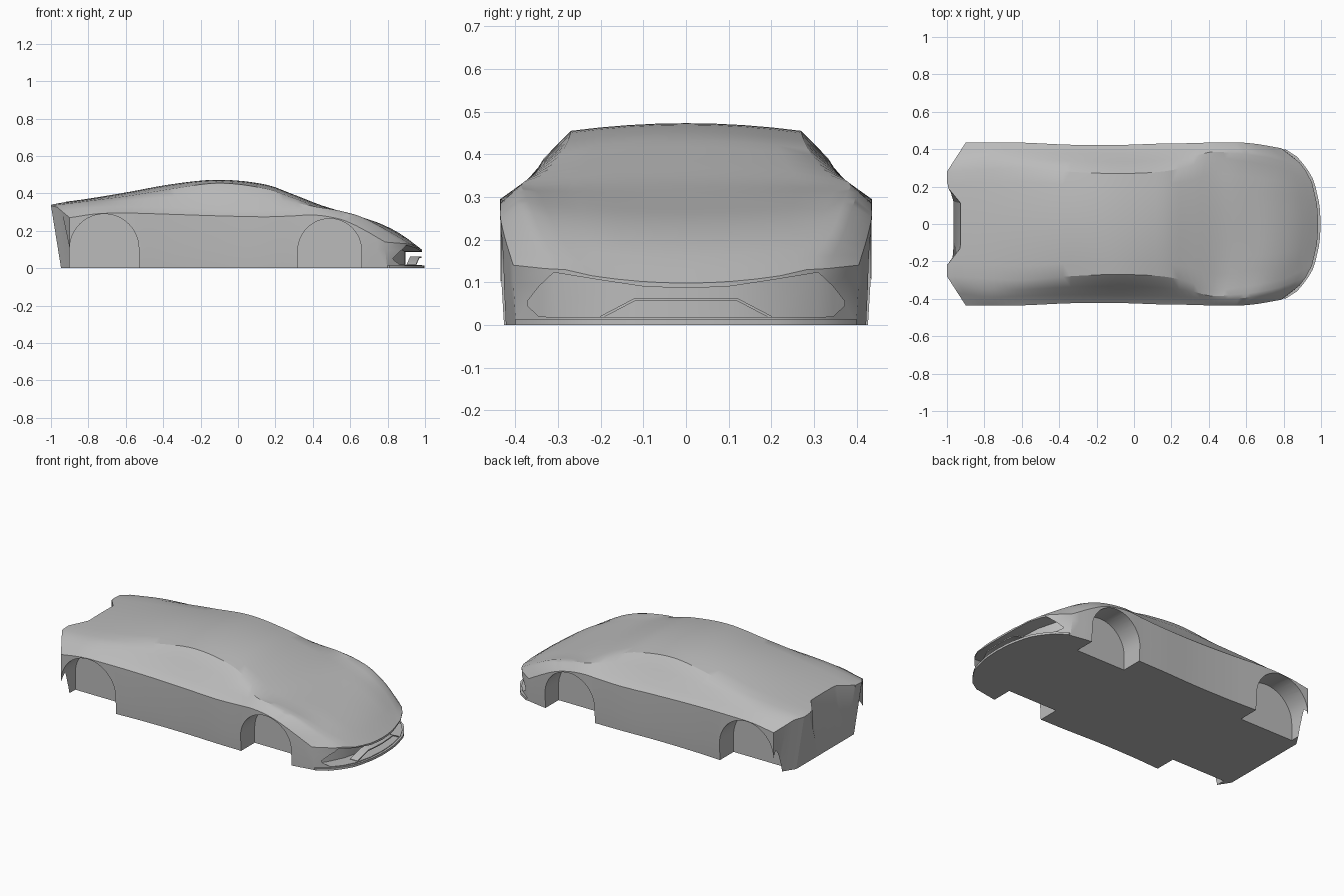
import bpy, bmesh, math

cube = bpy.data.objects.get("Cube")
if cube:
    bpy.data.objects.remove(cube, do_unlink=True)

paint = bpy.data.materials.new("grey_paint")
paint.use_nodes = True
GREY = (0.5, 0.5, 0.5, 1)
paint.diffuse_color = GREY
paint.node_tree.nodes["Principled BSDF"].inputs["Base Color"].default_value = GREY


def lerp_table(table, t):
    for (a, p), (b, q) in zip(table, table[1:]):
        if t <= b:
            return p + (q - p) * max(0, t - a) / (b - a)
    return table[-1][1]


def nose_x(y):
    """Plan outline of the rounded nose."""
    return lerp_table([(0, .985), (.1, .98), (.23, .95), (.3, .91),
                       (.37, .85), (.42, .76), (.44, .72)], abs(y))


def tail_x(y, z):
    """Chamfered rear corners and lower rear edge."""
    corner = lerp_table([(0, -1), (.28, -1), (.435, -.9)], abs(y))
    return corner + max(0, .09 - z) * .6


def warp(u, y, z):
    if u > .3:
        return .3 + (u - .3) * (nose_x(y) - .3) / .685
    if u < -.7:
        return -.7 + (u + .7) * (tail_x(y, z) + .7) / -.3
    return u


def make(name, verts, faces):
    mesh = bpy.data.meshes.new(name)
    mesh.from_pydata(verts, [], faces)
    bm = bmesh.new()
    bm.from_mesh(mesh)
    bmesh.ops.remove_doubles(bm, verts=bm.verts, dist=1e-5)
    bmesh.ops.recalc_face_normals(bm, faces=bm.faces)
    bm.to_mesh(mesh)
    bm.free()
    mesh.materials.append(paint)
    obj = bpy.data.objects.new(name, mesh)
    bpy.context.collection.objects.link(obj)
    return obj


def prism(name, bottom, top):
    n = len(bottom)
    sides = [(i, (i + 1) % n, n + (i + 1) % n, n + i) for i in range(n)]
    return make(name, bottom + top, sides + [tuple(range(n)), tuple(range(n, 2 * n))])


def activate(obj):
    bpy.ops.object.select_all(action='DESELECT')
    obj.select_set(True)
    bpy.context.view_layer.objects.active = obj


def cut(obj, cutter):
    mod = obj.modifiers.new("cut", 'BOOLEAN')
    mod.operation = 'DIFFERENCE'
    mod.solver = 'EXACT'
    mod.object = cutter
    activate(obj)
    bpy.ops.object.modifier_apply(modifier=mod.name)
    bpy.data.objects.remove(cutter, do_unlink=True)


# Body stations: x, side width, shoulder z, belt y, belt z, roof y, roof z, centre z
STATIONS = [
    (-1, .435, .27, .37, .305, .28, .335, .345),
    (-.8, .435, .29, .39, .325, .29, .36, .372),
    (-.6, .435, .295, .385, .328, .30, .385, .405),
    (-.35, .424, .288, .378, .325, .28, .425, .45),
    (-.1, .422, .28, .38, .315, .27, .455, .473),
    (.15, .43, .275, .385, .31, .28, .425, .447),
    (.3, .432, .28, .39, .315, .31, .375, .393),
    (.45, .435, .285, .40, .318, .355, .328, .335),
    (.6, .435, .275, .40, .305, .34, .302, .29),
    (.75, .435, .25, .39, .275, .32, .258, .243),
    (.87, .425, .205, .37, .215, .29, .198, .183),
    (.985, .405, .14, .33, .132, .22, .115, .098),
]


def station(x):
    """Smooth interpolation through the stations."""
    k = max(i for i, s in enumerate(STATIONS[:-1]) if s[0] <= x + 1e-9)
    p1, p2 = STATIONS[k], STATIONS[k + 1]
    p0, p3 = STATIONS[max(k - 1, 0)], STATIONS[min(k + 2, len(STATIONS) - 1)]
    h = p2[0] - p1[0]
    t = (x - p1[0]) / h
    out = []
    for j in range(1, len(p1)):
        m1 = (p2[j] - p0[j]) / (p2[0] - p0[0]) * h
        m2 = (p3[j] - p1[j]) / (p3[0] - p1[0]) * h
        d = p2[j] - p1[j]
        out.append(p1[j] + t * m1 + t * t * (3 * d - 2 * m1 - m2) + t ** 3 * (m1 + m2 - 2 * d))
    return out


def section(u):
    """Closed ring: over the top from right to left, then back along the floor."""
    w, sh, by, bz, ry, rz, top = station(u)
    crown = [(ry * f, top + (rz - top) * f * f) for f in (.25, .5, .75, 1)]
    upper = crown + [((ry + by) / 2 + .008, (rz + bz) / 2 + .006), (by, bz)]
    half = upper + [(w, sh), (w, .1), (w - .006, 0)]
    low = [(y, 0) for y, z in reversed(upper)]
    right = [(0, top)] + half + low + [(0, 0)]
    return [(warp(u, y, z), y, z) for y, z in right]


# Main body shell, lofted on both sides of the centre plane
us = [-1 + 1.985 * i / 48 for i in range(49)]
verts, faces = [], []
for side in (1, -1):
    for u in us:
        verts += [(x, y * side, z) for x, y, z in section(u)]
n = len(section(0))
for s in range(2):
    base = s * n * len(us)
    for i in range(len(us) - 1):
        a = base + i * n
        faces += [(a + j, a + j + 1, a + n + j + 1, a + n + j) for j in range(n - 1)]
    for a in (base, base + (len(us) - 1) * n):
        faces += [(a + j, a + j + 1, a + n - 2 - j, a + n - 1 - j) for j in range(6)]
        faces.append(tuple(a + j for j in range(6, 11)))
body = make("body_shell", verts, faces)

# Wheel arches
for cx, cz, r in ((.49, .095, .17), (-.715, .105, .185)):
    arc = [(cx + r * math.cos(math.pi * i / 24), cz + r * math.sin(math.pi * i / 24))
           for i in range(25)]
    outline = [(cx + r, -.1)] + arc + [(cx - r, -.1)]
    for side in (1, -1):
        cut(body, prism("arch_cutter", [(x, side * .295, z) for x, z in outline],
                        [(x, side * .6, z) for x, z in outline]))

# Front intake, a recess that follows the nose
columns = [(0, .018, .086), (.1, .018, .09), (.2, .018, .105), (.31, .018, .123),
           (.345, .02, .09), (.372, .045, .055)]
columns = [(-y, a, b) for y, a, b in reversed(columns[1:])] + columns
verts, faces = [], []
for y, low, high in columns:
    back = nose_x(y) - .09
    verts += [(back, y, low), (back, y, high), (1.1, y, high), (1.1, y, low)]
for i in range(0, len(verts) - 4, 4):
    faces += [(i + j, i + (j + 1) % 4, i + 4 + (j + 1) % 4, i + 4 + j) for j in range(4)]
faces += [(0, 1, 2, 3), tuple(range(len(verts) - 4, len(verts)))]
cut(body, make("intake_cutter", verts, faces))

# Scooped rear panel under the notched deck edge
scoop = [(-1.1, -.26), (-.985, -.24), (-.965, -.12), (-.965, .12), (-.985, .24), (-1.1, .26)]
deck = [(-1.1, -.24), (-1.0, -.21), (-.92, -.11), (-.92, .11), (-1.0, .21), (-1.1, .24)]
cut(body, prism("tail_cutter", [(x, y, .12) for x, y in scoop], [(x, y, .4) for x, y in deck]))

# Front splitter
ys = [-.4 + .8 * i / 20 for i in range(21)]
plan = [(nose_x(y) + .013, y) for y in ys] + [(.7, .38), (.7, -.38)]
splitter = prism("front_splitter", [(x, y, 0) for x, y in plan], [(x, y, .014) for x, y in plan])

# Centre blade standing on the splitter
path = [(-.2, .014), (-.12, .056), (-.06, .056), (0, .056), (.06, .056), (.12, .056), (.2, .014)]
verts, faces = [], []
for y, z in path:
    f = nose_x(y) - .005
    verts += [(f, y, z), (f - .05, y, z), (f - .05, y, z + .007), (f, y, z + .007)]
for i in range(0, len(verts) - 4, 4):
    faces += [(i + j, i + (j + 1) % 4, i + 4 + (j + 1) % 4, i + 4 + j) for j in range(4)]
faces += [(0, 1, 2, 3), tuple(range(len(verts) - 4, len(verts)))]
blade = make("intake_blade", verts, faces)

for obj in (body, splitter, blade):
    activate(obj)
    bpy.ops.object.shade_smooth_by_angle(angle=math.radians(28))
